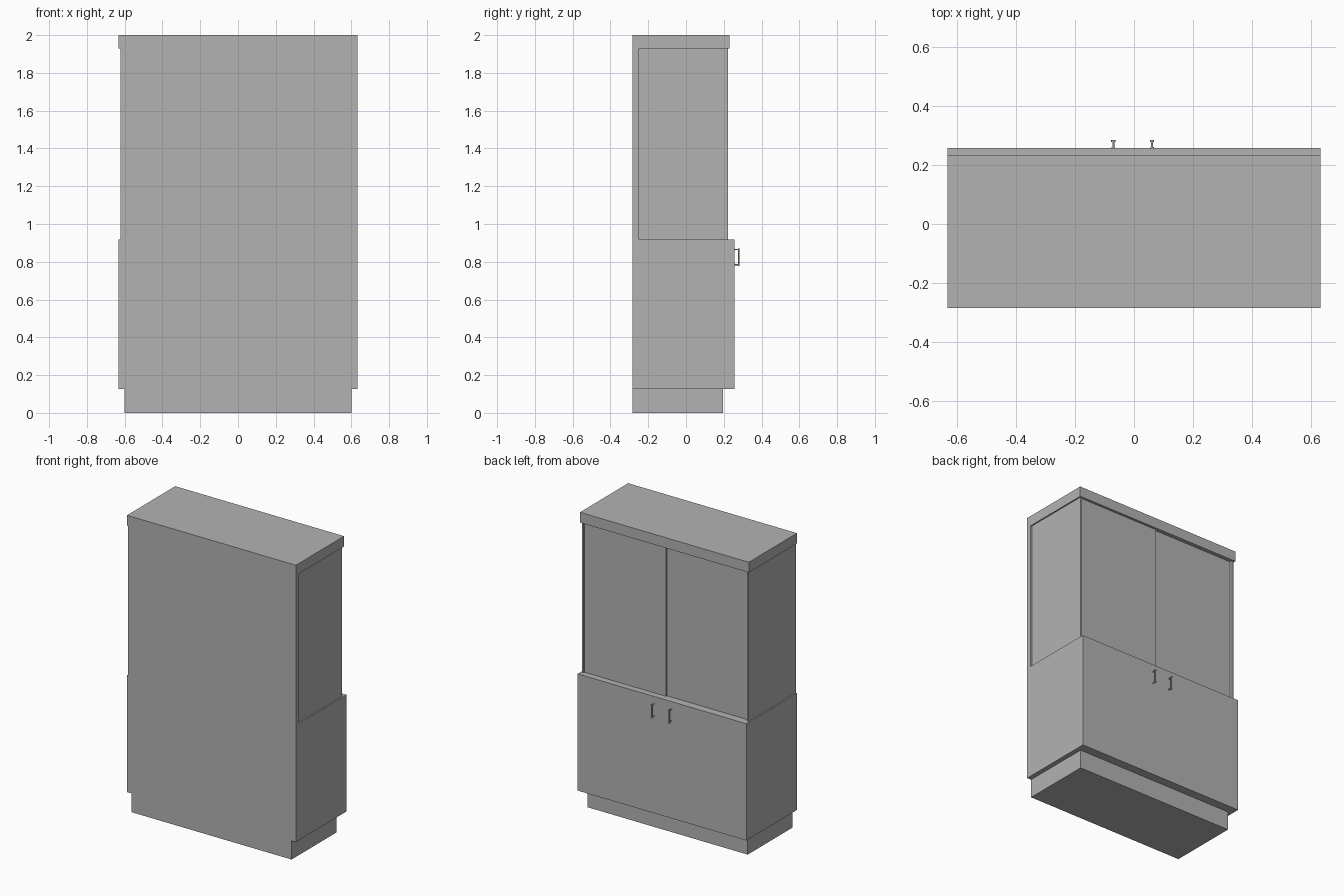
import bpy
from mathutils import Vector

cube = bpy.data.objects.get("Cube")
if cube:
    bpy.data.objects.remove(cube, do_unlink=True)

grey = bpy.data.materials.new("plain_grey")
grey.use_nodes = True
color = (0.45, 0.45, 0.45, 1)
grey.diffuse_color = color
grey.node_tree.nodes["Principled BSDF"].inputs["Base Color"].default_value = color


def box(name, low, high):
    """Box between two opposite corners."""
    low, high = Vector(low), Vector(high)
    bpy.ops.mesh.primitive_cube_add(size=1, location=(low + high) / 2)
    ob = bpy.context.object
    ob.name = name
    ob.scale = high - low
    bpy.ops.object.transform_apply(location=False, rotation=False, scale=True)
    ob.data.materials.append(grey)
    return ob


def rod(name, start, end, radius):
    """Round rod between two points."""
    start, end = Vector(start), Vector(end)
    axis = end - start
    bpy.ops.mesh.primitive_cylinder_add(
        vertices=16, radius=radius, depth=axis.length, location=(start + end) / 2,
        rotation=axis.to_track_quat('Z', 'Y').to_euler())
    ob = bpy.context.object
    ob.name = name
    ob.data.materials.append(grey)
    bpy.ops.object.shade_smooth_by_angle()
    return ob


WIDE, INNER = 0.632, 0.623        # half widths of the lower and upper cabinet
BACK, SPLIT = -0.284, -0.25       # flat face and the inside of its panel
LEDGE, CORNICE = 0.917, 1.93      # bottom and top of the upper cabinet

# Base and lower cabinet
box("plinth", (-0.6, BACK, 0), (0.6, 0.197, 0.127))
box("lower_cabinet", (-WIDE, BACK, 0.127), (WIDE, 0.257, LEDGE))

# Upper cabinet: panel, sides and two set-back doors
box("large_panel", (-INNER, BACK, LEDGE), (WIDE, SPLIT, CORNICE))
for side, name in ((-1, "right"), (1, "left")):
    xs = sorted((side * INNER, side * (INNER - 0.012)))
    box(name + "_side_panel", (xs[0], SPLIT, LEDGE), (xs[1], 0.223, CORNICE))
box("right_door", (-INNER + 0.012, SPLIT, LEDGE), (0, 0.204, CORNICE))
box("left_door", (0, SPLIT, LEDGE), (INNER - 0.012, 0.214, CORNICE))
box("cornice", (-WIDE, BACK, CORNICE), (WIDE, 0.231, 2))

# Pull handles
for name, x in (("right", -0.07), ("left", 0.061)):
    rod(name + "_handle_bar", (x, 0.279, 0.785), (x, 0.279, 0.865), 0.004)
    for z in (0.785, 0.865):
        rod(name + "_handle_post", (x, 0.25, z), (x, 0.28, z), 0.0035)
        rod(name + "_handle_cap", (x, 0.278, z), (x, 0.284, z), 0.007)
        rod(name + "_handle_foot", (x, 0.255, z), (x, 0.26, z), 0.006)
